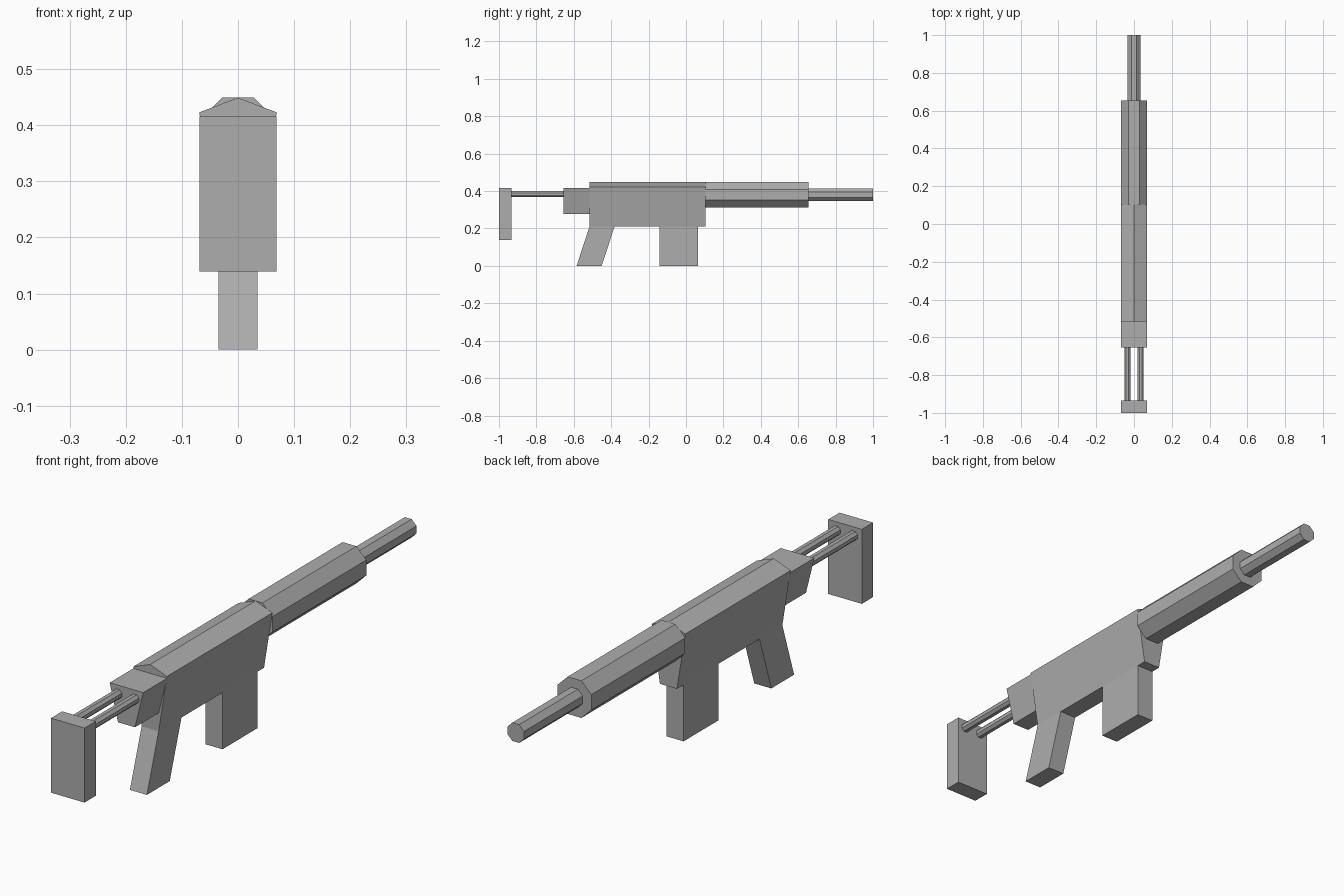
import bpy
import math

cube = bpy.data.objects.get("Cube")
if cube:
    bpy.data.objects.remove(cube, do_unlink=True)

# Single plain grey
GREY = (0.42, 0.42, 0.42, 1.0)
grey = bpy.data.materials.new("plain_grey")
grey.use_nodes = True
grey.diffuse_color = GREY
grey.node_tree.nodes["Principled BSDF"].inputs["Base Color"].default_value = GREY

HALF = 0.069      # half width of the wide parts
NARROW = 0.035    # half width of grip and magazine
AXIS = 0.38       # height of the barrel axis


def prism(name, section, y0, y1, bottom_shift=0.0):
    """Extrude an (x, z) section along y; points at z = 0 slide by bottom_shift."""
    n = len(section)
    verts = [(x, y + (bottom_shift if z == 0 else 0), z)
             for y in (y0, y1) for x, z in section]
    faces = [tuple(range(n)), tuple(reversed(range(n, 2 * n)))]
    faces += [(i, i + n, (i + 1) % n + n, (i + 1) % n) for i in range(n)]
    mesh = bpy.data.meshes.new(name)
    mesh.from_pydata(verts, [], faces)
    mesh.materials.append(grey)
    obj = bpy.data.objects.new(name, mesh)
    bpy.context.collection.objects.link(obj)
    return obj


def taper(bottom, top, z0, z1):
    return [(-bottom, z0), (bottom, z0), (top, z1), (-top, z1)]


def octagon(apothem, cx=0.0, cz=AXIS):
    r = apothem / math.cos(math.pi / 8)
    angles = [math.pi / 8 + i * math.pi / 4 for i in range(8)]
    return [(cx + r * math.cos(a), cz + r * math.sin(a)) for a in angles]


# Main body: tapered sides under a shallow ridged top
body = taper(NARROW, HALF, 0.21, 0.423)
body.insert(3, (0, 0.449))
prism("receiver", body, -0.516, 0.103)

# Parts hanging below the body
prism("magazine", taper(NARROW, NARROW, 0, 0.21), -0.141, 0.064)
prism("grip", taper(NARROW, NARROW, 0, 0.21), -0.516, -0.382, bottom_shift=-0.069)

# Octagonal front parts
prism("handguard", octagon(HALF), 0.103, 0.655)
prism("barrel", octagon(0.034), 0.655, 1.0)

# Rear block, twin rods and shoulder plate
prism("rear_block", taper(NARROW, HALF, 0.278, 0.416), -0.655, -0.516)
for side, x in (("left", 0.035), ("right", -0.035)):
    prism(f"{side}_stock_rod", octagon(0.0165, x, 0.384), -0.934, -0.655)
prism("shoulder_plate", taper(HALF, HALF, 0.139, 0.416), -1.0, -0.934)
